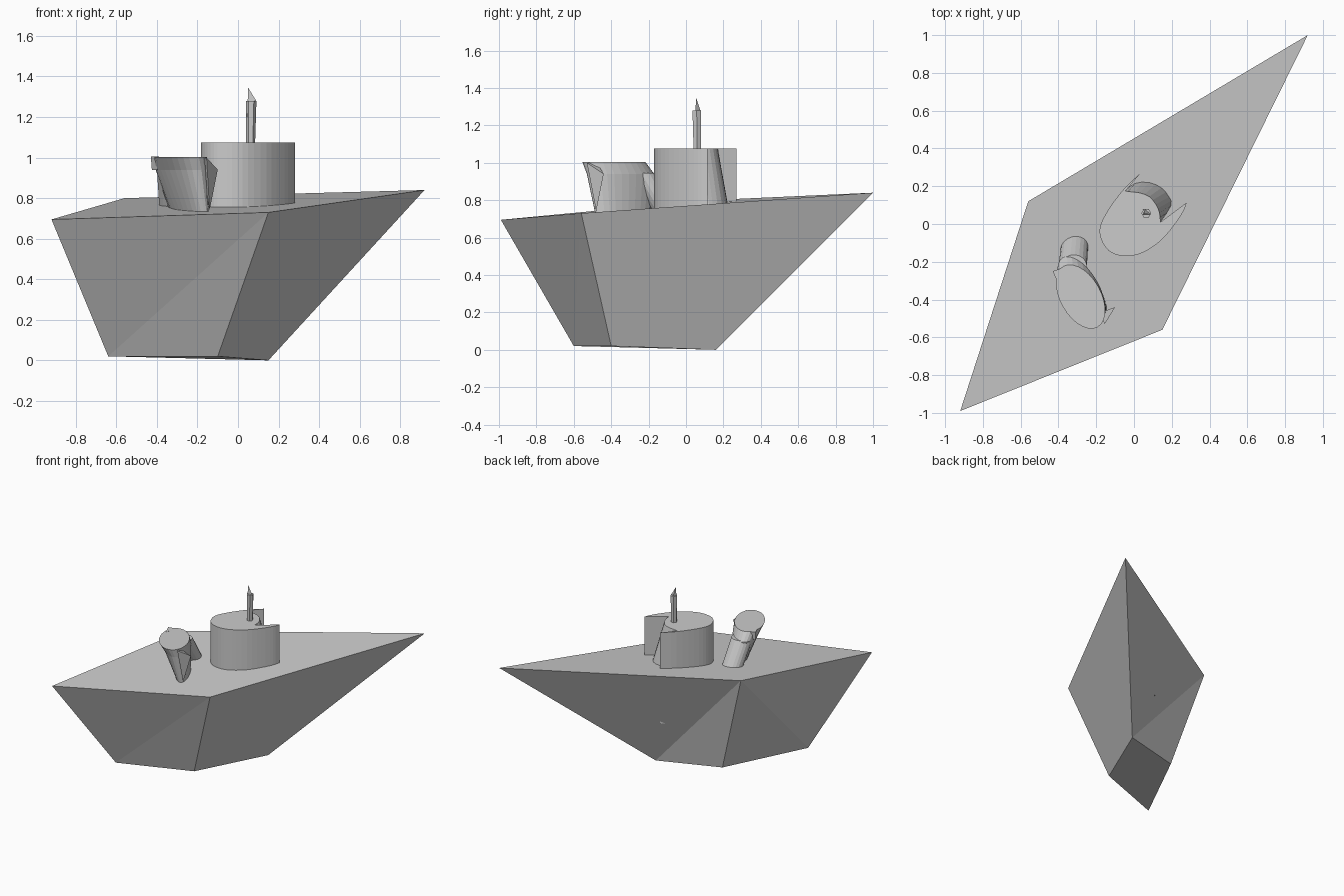
import bpy, bmesh, math
from mathutils import Vector

if "Cube" in bpy.data.objects:
    bpy.data.objects.remove(bpy.data.objects["Cube"])


def make(name, verts, faces):
    me = bpy.data.meshes.new(name)
    me.from_pydata(verts, [], faces)
    bm = bmesh.new()
    bm.from_mesh(me)
    bmesh.ops.recalc_face_normals(bm, faces=bm.faces)
    bm.to_mesh(me)
    bm.free()
    ob = bpy.data.objects.new(name, me)
    bpy.context.collection.objects.link(ob)
    return ob


def loft(name, rings):
    """Join rings of equal length (listed bottom to top) and cap both ends."""
    n = len(rings[0])
    faces = [tuple(range(n)), tuple(range((len(rings) - 1) * n, len(rings) * n))]
    for r in range(len(rings) - 1):
        for i in range(n):
            j = (i + 1) % n
            faces.append((r * n + i, r * n + j, (r + 1) * n + j, (r + 1) * n + i))
    return make(name, [p for ring in rings for p in ring], faces)


def ellipse(cx, cy, z, a, b, n=28, tilt=0.0):
    """Ellipse whose long axis runs toward the rear left; tilt raises its front."""
    u, w = Vector((-0.49, 0.87)), Vector((0.87, 0.49))
    pts = []
    for i in range(n):
        t = 2 * math.pi * i / n
        p = u * (a * math.cos(t)) + w * (b * math.sin(t))
        pts.append((cx + p.x, cy + p.y, z - tilt * math.cos(t)))
    return pts


def smooth_curve(pts, steps=4):
    """Catmull-Rom curve through a few outline points."""
    v = [Vector(p) for p in pts]
    v = [2 * v[0] - v[1]] + v + [2 * v[-1] - v[-2]]
    out = []
    for i in range(1, len(v) - 2):
        a, b, c, d = v[i - 1:i + 3]
        for s in range(steps):
            t = s / steps
            out.append(0.5 * (2 * b + (c - a) * t + (2 * a - 5 * b + 4 * c - d) * t * t
                              + (3 * b - a - 3 * c + d) * t ** 3))
    return out + [v[-2]]


# Hull: skewed four-sided deck tapering to a small keel plate
deck = [(-0.92, -0.99, 0.695), (0.15, -0.56, 0.73), (0.92, 1.0, 0.84), (-0.56, 0.12, 0.80)]
keel = [(-0.64, -0.60, 0.02), (-0.10, -0.40, 0.02), (0.15, 0.16, 0.0), (-0.33, 0.02, 0.02)]
make("hull", deck + keel, [
    (0, 1, 2, 3), (4, 5, 6, 7),
    (0, 1, 4), (1, 5, 4), (1, 2, 6), (1, 6, 5),
    (2, 3, 6), (3, 7, 6), (3, 0, 4), (3, 4, 7)])

# Bridge: oval drum with two rear fins and a raked rear lobe between them
drum = smooth_curve([(0.035, 0.27), (-0.05, 0.19), (-0.13, 0.085), (-0.175, 0), (-0.18, -0.06),
                     (-0.15, -0.125), (-0.10, -0.16), (-0.03, -0.17), (0.05, -0.15),
                     (0.14, -0.09), (0.21, -0.01), (0.26, 0.065), (0.28, 0.115)], 3)
lobe_top = smooth_curve([(0.14, 0.01), (0.135, 0.06), (0.115, 0.105), (0.08, 0.145),
                         (0.03, 0.165), (-0.015, 0.17), (-0.045, 0.175)], 2)
lobe_low = smooth_curve([(0.14, 0.01), (0.20, 0.10), (0.19, 0.145), (0.15, 0.195),
                         (0.085, 0.225), (0.01, 0.22), (-0.045, 0.18)], 2)
low = drum + lobe_low
top = drum + lobe_top
loft("bridge", [[(p.x, p.y, 0.36) for p in low], [(p.x, p.y, 0.76) for p in low],
                [(p.x, p.y, 1.075) for p in top]])

# Mast: thin column with a slanted spike
def mast_ring(cx, cy, z, r, n=6):
    return [(cx + r * math.cos(i * math.tau / n), cy + r * math.sin(i * math.tau / n), z)
            for i in range(n)]

loft("mast", [mast_ring(0.062, 0.06, 1.06, 0.022), mast_ring(0.065, 0.057, 1.28, 0.026)])
make("mast_spike", [(0.045, 0.045, 1.2), (0.09, 0.05, 1.28), (0.06, 0.08, 1.27), (0.05, 0.055, 1.345)],
     [(0, 1, 2), (0, 1, 3), (1, 2, 3), (2, 0, 3)])

# Forward turret: oval house overhanging to the front left
loft("turret", [ellipse(-0.235, -0.33, 0.70, 0.17, 0.045),
                ellipse(-0.278, -0.35, 0.94, 0.20, 0.095),
                ellipse(-0.283, -0.385, 1.003, 0.185, 0.108)])

# Raked support running down from the turret to the deck behind it
loft("turret_support", [ellipse(-0.315, -0.115, 0.74, 0.065, 0.075, 20),
                        ellipse(-0.325, -0.235, 0.945, 0.07, 0.078, 20)])

# Thin front leg and side lug of the turret
make("turret_leg", [(-0.155, -0.53, 1.0), (-0.10, -0.44, 0.94), (-0.14, -0.48, 0.74),
                    (-0.18, -0.47, 0.99)],
     [(0, 1, 2), (0, 2, 3), (0, 3, 1), (1, 3, 2)])
make("turret_lug", [(-0.43, -0.25, 1.005), (-0.40, -0.32, 1.005), (-0.34, -0.22, 1.0),
                    (-0.425, -0.255, 0.94), (-0.40, -0.31, 0.94), (-0.35, -0.23, 0.94)],
     [(0, 1, 2), (3, 4, 5), (0, 1, 4, 3), (1, 2, 5, 4), (2, 0, 3, 5)])
